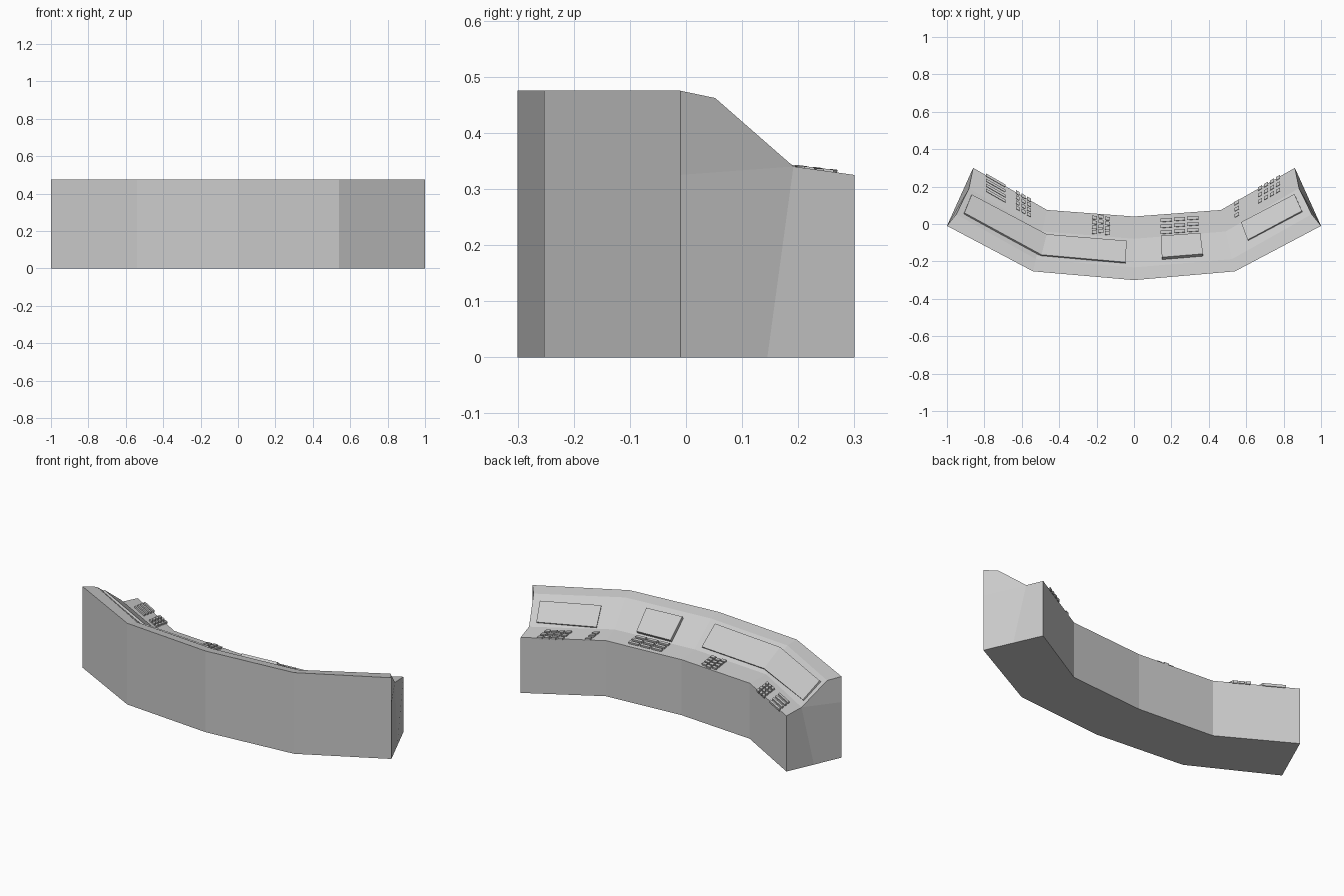
import bpy, bmesh
from mathutils import Vector

if "Cube" in bpy.data.objects:
    bpy.data.objects.remove(bpy.data.objects["Cube"])

# Plan of the desk: (outer xy, inner xy) at each bend, right half mirrored
half = [((0, -0.30), (0, 0.04)), ((0.54, -0.253), (0.465, 0.075)), ((1.0, -0.01), (0.86, 0.30))]
mx = lambda p: (-p[0], p[1])
stations = [(mx(o), mx(i)) for o, i in half[:0:-1]] + half

# Cross-section: fraction from outer to inner edge, height
profile = [(0, 0), (0, 0.325), (0, 0.475), (0.2, 0.462), (0.65, 0.34), (1, 0.325), (1, 0), (0.5, 0)]
SLOPE, LEDGE = (3, 4), (4, 5)
inset = {3: 0.022, 4: 0.027}          # end walls lean in at the top


def make_ring(k):
    o, i = Vector(stations[k][0]), Vector(stations[k][1])
    ring = []
    for n, (t, z) in enumerate(profile):
        p = o.lerp(i, t)
        x = p.x
        if k in (0, 4):
            x -= inset.get(n, 0) * (1 if x > 0 else -1)
        ring.append(Vector((x, p.y, z)))
    return ring


rings = [make_ring(k) for k in range(5)]


def finish(name, bm):
    bmesh.ops.recalc_face_normals(bm, faces=bm.faces)
    me = bpy.data.meshes.new(name)
    bm.to_mesh(me)
    bm.free()
    ob = bpy.data.objects.new(name, me)
    bpy.context.collection.objects.link(ob)


# Console body
bm = bmesh.new()
vs = [[bm.verts.new(p) for p in r] for r in rings]
for a, b in zip(vs, vs[1:]):
    for n in range(8):
        m = (n + 1) % 8
        bm.faces.new((a[n], a[m], b[m], b[n]))
for r in (vs[0], vs[-1]):
    for idx in ((1, 2, 3, 4), (0, 1, 4, 7), (7, 4, 5, 6)):
        bm.faces.new([r[i] for i in idx])
finish("console_body", bm)


def plane(seg, band):
    """Point and upward normal of one sloped or ledge panel."""
    a, b = band
    p = rings[seg][a]
    n = (rings[seg + 1][b] - p).cross(rings[seg][b] - rings[seg + 1][a]).normalized()
    c = (rings[seg][a] + rings[seg][b] + rings[seg + 1][a] + rings[seg + 1][b]) / 4
    return c, (n if n.z > 0 else -n)


def slab(bm, pairs, segs, band, h):
    """Raised strip following a panel; pairs are (outer xy, inner xy)."""
    cols = []
    for (o, i), seg in zip(pairs, segs):
        c, n = plane(seg, band)
        col = []
        for d, (x, y) in ((-0.004, o), (-0.004, i), (h, i), (h, o)):
            z = c.z - (n.x * (x - c.x) + n.y * (y - c.y)) / n.z
            col.append(bm.verts.new(Vector((x, y, z)) + n * d))
        cols.append(col)
    for a, b in zip(cols, cols[1:]):
        for k in range(4):
            bm.faces.new((a[k], a[(k + 1) % 4], b[(k + 1) % 4], b[k]))
    bm.faces.new(cols[0])
    bm.faces.new(cols[-1])


# Screens on the sloped panel
screens = {
    "long_screen": ([((-0.91, 0.055), (-0.87, 0.153)), ((-0.495, -0.17), (-0.467, -0.06)),
                     ((-0.045, -0.21), (-0.04, -0.095))], (0, 1, 1), 0.009),
    "square_screen": ([((0.15, -0.19), (0.145, -0.075)), ((0.37, -0.172), (0.355, -0.06))], (2, 2), 0.02),
    "right_screen": ([((0.61, -0.09), (0.575, 0.005)), ((0.9, 0.065), (0.86, 0.155))], (3, 3), 0.009),
}
for name, (pairs, segs, h) in screens.items():
    bm = bmesh.new()
    slab(bm, pairs, segs, SLOPE, h)
    finish(name, bm)


def buttons(name, seg, centre, cols, rows, pitch, size, stagger=0.0):
    """Grid of keys: columns run along the desk, rows run across it."""
    d = (rings[seg + 1][5] - rings[seg][5]).xy.normalized()
    e = Vector((0, 1))
    bm = bmesh.new()
    for c in range(cols):
        for r in range(rows):
            p = Vector(centre) + d * (c - (cols - 1) / 2) * pitch[0]
            p += e * ((r - (rows - 1) / 2) * pitch[1] + (stagger if c % 2 else 0))
            u, v = d * size[0] / 2, e * size[1] / 2
            slab(bm, [(p - u - v, p - u + v), (p + u - v, p + u + v)], (seg, seg), LEDGE, 0.01)
    finish(name, bm)


# Keys on the lower ledge
buttons("bar_keys", 0, (-0.74, 0.192), 1, 4, (0.1, 0.027), (0.118, 0.014))
buttons("left_keypad", 0, (-0.592, 0.108), 3, 4, (0.034, 0.027), (0.023, 0.018))
buttons("centre_keypad", 1, (-0.177, -0.008), 3, 4, (0.035, 0.026), (0.028, 0.018), 0.008)
buttons("wide_keys", 2, (0.243, -0.006), 3, 3, (0.071, 0.032), (0.06, 0.017))
buttons("side_keys", 3, (0.55, 0.082), 1, 3, (0.03, 0.033), (0.028, 0.018))
buttons("right_keypad", 3, (0.722, 0.185), 4, 3, (0.037, 0.034), (0.026, 0.018))
